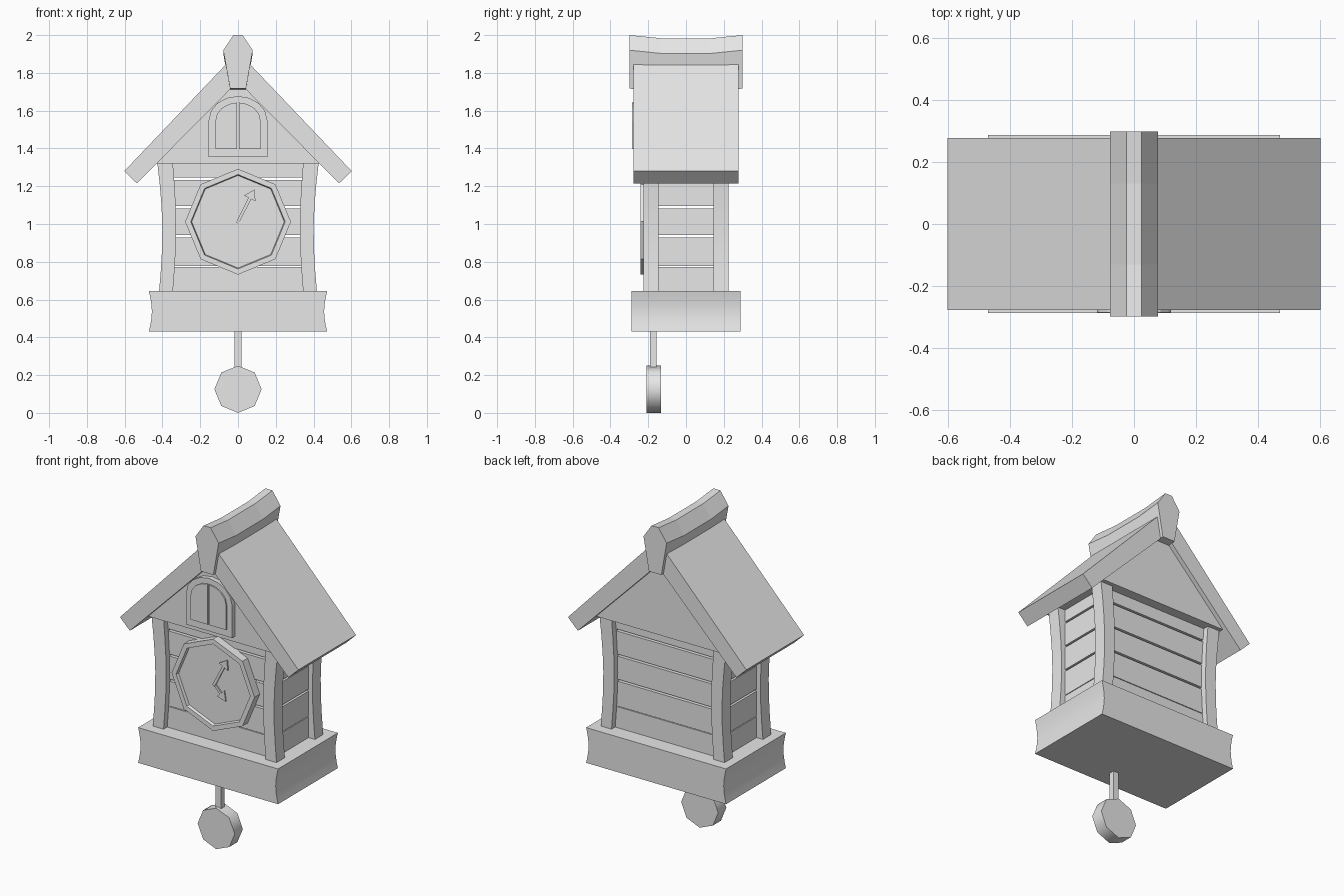
import bpy
import bmesh
from math import sin, cos, pi, atan2
from mathutils import Vector

cube = bpy.data.objects.get("Cube")
if cube:
    bpy.data.objects.remove(cube, do_unlink=True)

grey = bpy.data.materials.new("plain grey")
grey.use_nodes = True
COLOUR = (0.8, 0.8, 0.8, 1)
grey.diffuse_color = COLOUR
grey.node_tree.nodes["Principled BSDF"].inputs["Base Color"].default_value = COLOUR


def finish(name, bm, smooth=None):
    bmesh.ops.recalc_face_normals(bm, faces=bm.faces)
    mesh = bpy.data.meshes.new(name)
    bm.to_mesh(mesh)
    bm.free()
    mesh.materials.append(grey)
    obj = bpy.data.objects.new(name, mesh)
    bpy.context.collection.objects.link(obj)
    if smooth:
        bpy.ops.object.select_all(action='DESELECT')
        obj.select_set(True)
        bpy.context.view_layer.objects.active = obj
        bpy.ops.object.shade_smooth_by_angle(angle=smooth)
    return obj


def loft(name, rings, smooth=None):
    """Skin a list of matching closed rings and cap both ends."""
    bm = bmesh.new()
    loops = [[bm.verts.new(p) for p in ring] for ring in rings]
    n = len(loops[0])
    for a, b in zip(loops, loops[1:]):
        for i in range(n):
            j = (i + 1) % n
            bm.faces.new((a[i], a[j], b[j], b[i]))
    bm.faces.new(loops[0])
    bm.faces.new(loops[-1])
    return finish(name, bm, smooth)


def extrude_y(name, outline, y0, y1, smooth=None):
    """Extrude an x-z outline between two depths."""
    return loft(name, [[(x, y, z) for x, z in outline] for y in (y0, y1)], smooth)


def box(name, x0, x1, y0, y1, z0, z1):
    return extrude_y(name, [(x0, z0), (x1, z0), (x1, z1), (x0, z1)], y0, y1)


def octagon(radius, z, y=None):
    pts = [(radius * sin(i * pi / 4), z + radius * cos(i * pi / 4)) for i in range(8)]
    return pts if y is None else [(px, y, pz) for px, pz in pts]


def rect(x0, x1, y0, y1, z):
    return [(x0, y0, z), (x1, y0, z), (x1, y1, z), (x0, y1, z)]


# Plinth with hollowed ends
rings = []
for i in range(7):
    t = i / 6
    w = 0.472 - 0.016 * sin(pi * t)
    rings.append(rect(-w, w, -0.288, 0.288, 0.43 + 0.215 * t))
loft("plinth", rings, 0.6)

# Plank walls with narrow gaps
gaps = [(0.64, 0), (0.775, 0.004), (0.935, 0.012), (1.088, 0.012), (1.24, 0.012), (1.33, 0)]
for i, ((za, ga), (zb, gb)) in enumerate(zip(gaps, gaps[1:])):
    box(f"wall_plank_{i + 1}", -0.375, 0.375, -0.19, 0.19, za + ga / 2, zb - gb / 2)

# Bowed corner posts
for sx, side in ((1, "left"), (-1, "right")):
    for sy, end in ((-1, "front"), (1, "back")):
        rings = []
        for i in range(7):
            t = i / 6
            bow = 0.022 * sin(pi * t)
            outer = 0.418 + 0.009 * t - bow
            inner = 0.345 - 0.8 * bow
            rings.append(rect(sx * inner, sx * outer, sy * 0.145, sy * 0.225, 0.64 + 0.685 * t))
        loft(f"{end}_{side}_post", rings, 0.6)

# Gable block and roof slabs
extrude_y("gable", [(-0.435, 1.32), (0.435, 1.32), (0, 1.76)], -0.25, 0.25)
for sx, side in ((1, "left"), (-1, "right")):
    slab = [(0, 1.755), (0.535, 1.215), (0.602, 1.28), (0, 1.912)]
    extrude_y(f"{side}_roof_slab", [(sx * x, z) for x, z in slab], -0.278, 0.278)

# Sagging ridge cap
half = [(0.024, 2.0), (0.078, 1.92), (0.042, 1.717)]
profile = half + [(-x, z) for x, z in reversed(half)]
rings = [[(x, y, z - sag) for x, z in profile]
         for y, sag in ((-0.298, 0), (-0.13, 0.017), (0.13, 0.017), (0.298, 0))]
loft("ridge_cap", rings)


# Arched hatch: frame and two small doors
def arch(half_width, bottom, spring, top):
    pts = [(0, bottom), (half_width, bottom)]
    for i in range(5):
        a = i * pi / 8
        pts.append((half_width * cos(a), spring + (top - spring) * sin(a)))
    return pts


frame = arch(0.155, 1.355, 1.55, 1.677)
extrude_y("hatch_frame", frame + [(-x, z) for x, z in reversed(frame[1:-1])], -0.278, -0.24)
for sx, side in ((1, "left"), (-1, "right")):
    door = [(sx * (x if x > 0.01 else 0.004), z) for x, z in arch(0.12, 1.397, 1.545, 1.643)]
    extrude_y(f"hatch_door_{side}", door, -0.286, -0.27)

# Clock dial with raised rim
CZ = 1.012
loft("clock_dial", [octagon(0.28, CZ, -0.18), octagon(0.28, CZ, -0.24),
                    octagon(0.25, CZ, -0.24), octagon(0.245, CZ, -0.222)])


# Arrow-shaped clock hands
def hand(name, tip_x, tip_z, y):
    d = Vector((tip_x, tip_z))
    length, angle = d.length, atan2(tip_x, tip_z)
    w, head, neck = 0.008, 0.034, length - 0.052
    pts = [(-w, -w), (w, -w), (w, neck), (head, neck), (0, length), (-head, neck), (-w, neck)]
    turned = [(x * cos(angle) + z * sin(angle), CZ + z * cos(angle) - x * sin(angle))
              for x, z in pts]
    extrude_y(name, turned, y, -0.22)


hand("minute_hand", 0.086, 0.17, -0.231)
hand("hour_hand", 0.077, -0.084, -0.229)

# Pendulum
box("pendulum_rod", -0.018, 0.018, -0.19, -0.155, 0.2, 0.45)
extrude_y("pendulum_bob", octagon(0.125, 0.125), -0.21, -0.132, 0.9)
